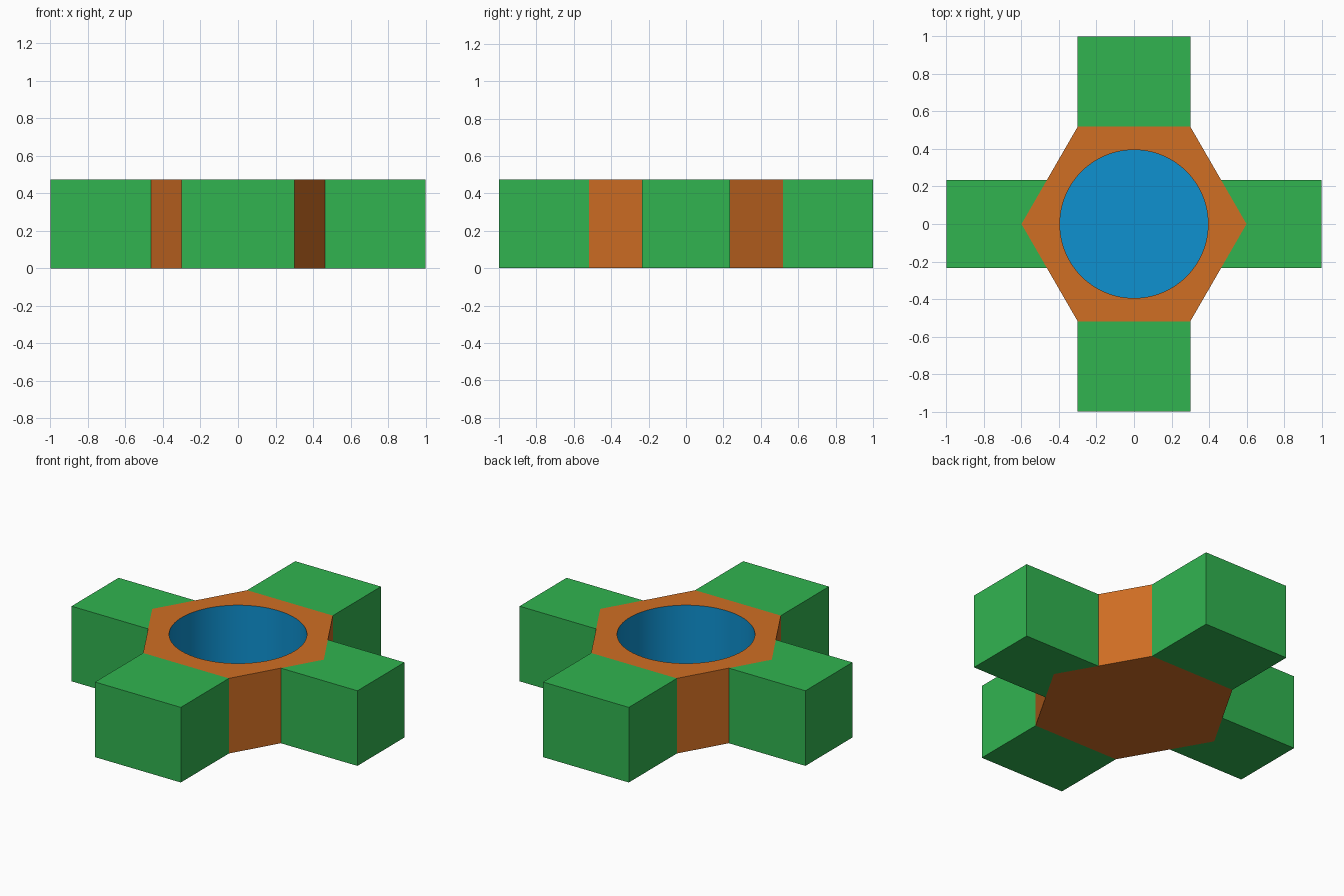
import bpy, bmesh, math

if "Cube" in bpy.data.objects:
    bpy.data.objects.remove(bpy.data.objects["Cube"])

H = 0.475          # height
R = 0.6            # hexagon corner radius
HOLE_R = 0.395
FLOOR = 0.045      # height of the recess floor
W = 0.235          # half width of the side arms
APOTHEM = R * math.cos(math.pi / 6)


def material(name, rgb):
    m = bpy.data.materials.new(name)
    lin = [((c / 255 + 0.055) / 1.055) ** 2.4 for c in rgb]
    m.diffuse_color = (*lin, 1)
    m.use_nodes = True
    m.node_tree.nodes["Principled BSDF"].inputs["Base Color"].default_value = m.diffuse_color
    return m


green = material("green", (49, 180, 80))
orange = material("orange", (208, 110, 36))
blue = material("blue", (15, 145, 208))


def ring(radius, count):
    return [(radius * math.cos(2 * math.pi * i / count),
             radius * math.sin(2 * math.pi * i / count)) for i in range(count)]


def prism(name, outline, z0, z1, mat):
    """Extrude a counter-clockwise outline from z0 to z1."""
    bm = bmesh.new()
    face = bm.faces.new([bm.verts.new((x, y, z0)) for x, y in outline])
    out = bmesh.ops.extrude_face_region(bm, geom=[face], use_keep_orig=True)
    for v in out["geom"]:
        if isinstance(v, bmesh.types.BMVert):
            v.co.z = z1
    bmesh.ops.recalc_face_normals(bm, faces=bm.faces)
    mesh = bpy.data.meshes.new(name)
    bm.to_mesh(mesh)
    bm.free()
    mesh.materials.append(mat)
    obj = bpy.data.objects.new(name, mesh)
    bpy.context.collection.objects.link(obj)
    return obj


# Hexagonal hub with a round recess
hub = prism("hub", ring(R, 6), 0, H, orange)
hub.data.materials.append(blue)
cutter = prism("recess_cutter", ring(HOLE_R, 96), FLOOR, H + 0.2, blue)
mod = hub.modifiers.new("recess", "BOOLEAN")
mod.operation = "DIFFERENCE"
mod.solver = "EXACT"
mod.object = cutter
bpy.context.view_layer.objects.active = hub
hub.select_set(True)
bpy.ops.object.modifier_apply(modifier=mod.name)
bpy.data.objects.remove(cutter)

# Recess wall and floor are blue
for p in hub.data.polygons:
    inside = p.center.xy.length < HOLE_R + 0.01
    wall = abs(p.normal.z) < 0.5
    floor = p.normal.z > 0.5 and abs(p.center.z - FLOOR) < 0.01
    p.material_index = 1 if floor or (wall and inside) else 0
bpy.ops.object.shade_smooth_by_angle(angle=math.radians(30))

# Four arms, the side pair notched around the hub corners
notch = R - W / math.sqrt(3)
side = [(1, -W), (1, W), (notch, W), (R, 0), (notch, -W)]
end = [(-R / 2, APOTHEM), (R / 2, APOTHEM), (R / 2, 1), (-R / 2, 1)]
for s, side_name, end_name in ((1, "right_arm", "back_arm"),
                               (-1, "left_arm", "front_arm")):
    prism(side_name, [(s * x, s * y) for x, y in side], 0, H, green)
    prism(end_name, [(s * x, s * y) for x, y in end], 0, H, green)
